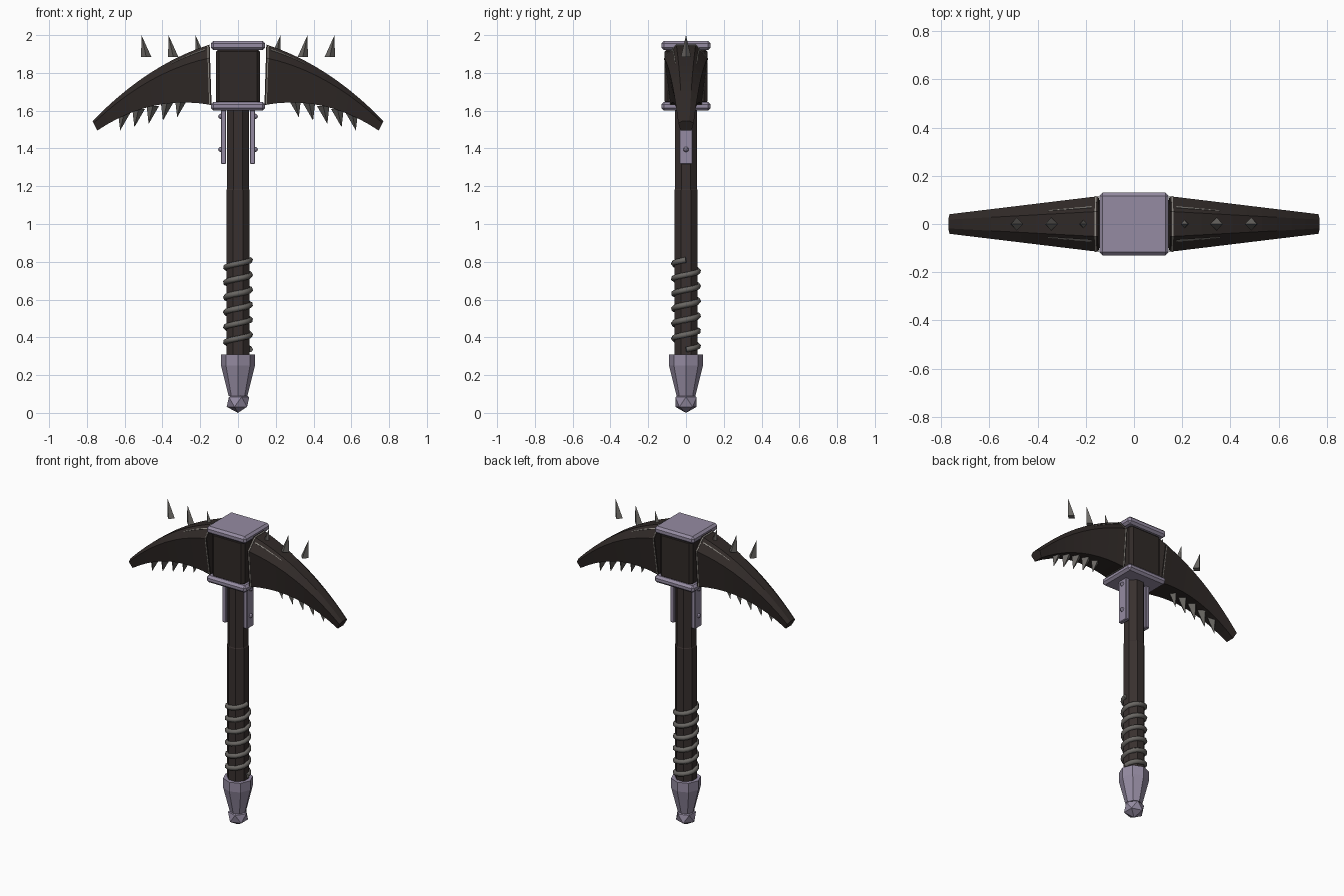
import bpy, bmesh, math
from mathutils import Vector

if "Cube" in bpy.data.objects:
    bpy.data.objects.remove(bpy.data.objects["Cube"], do_unlink=True)


def material(name, rgb):
    m = bpy.data.materials.new(name)
    m.use_nodes = True
    m.diffuse_color = (*rgb, 1)
    m.node_tree.nodes["Principled BSDF"].inputs["Base Color"].default_value = (*rgb, 1)
    return m


blade_mat = material("dark blade", (0.030, 0.023, 0.021))
wood_mat = material("dark wood", (0.040, 0.030, 0.028))
metal_mat = material("violet metal", (0.30, 0.26, 0.36))
spike_mat = material("grey iron", (0.140, 0.132, 0.122))
wear_mat = material("worn edge", (0.27, 0.255, 0.23))


def add_object(name, bm, mat):
    bmesh.ops.recalc_face_normals(bm, faces=bm.faces)
    me = bpy.data.meshes.new(name)
    bm.to_mesh(me)
    bm.free()
    me.materials.append(mat)
    ob = bpy.data.objects.new(name, me)
    bpy.context.collection.objects.link(ob)
    return ob


def loft(name, rings, mat):
    """Skin a list of equal-length point rings and cap both ends."""
    bm = bmesh.new()
    loops = [[bm.verts.new(p) for p in ring] for ring in rings]
    n = len(loops[0])
    for a, b in zip(loops, loops[1:]):
        for i in range(n):
            j = (i + 1) % n
            bm.faces.new((a[i], a[j], b[j], b[i]))
    bm.faces.new(loops[0])
    bm.faces.new(loops[-1])
    return add_object(name, bm, mat)


def octagon(r, z, turn=0.0):
    """Ring of eight corners; turn is in eighths of a circle."""
    angles = [math.tau * (i + turn) / 8 for i in range(8)]
    return [(r * math.cos(a), r * math.sin(a), z) for a in angles]


def box(name, centre, size, bevel, mat):
    bm = bmesh.new()
    bmesh.ops.create_cube(bm, size=1)
    for v in bm.verts:
        v.co = Vector(centre) + Vector(a * b for a, b in zip(v.co, size))
    bmesh.ops.bevel(bm, geom=bm.edges[:], offset=bevel, segments=1, affect='EDGES')
    return add_object(name, bm, mat)


def spike(name, base, tip, r):
    """Four-sided spike with a level base."""
    bm = bmesh.new()
    ring = [bm.verts.new(base + Vector(d) * r) for d in
            ((1, 0, 0), (0, 1, 0), (-1, 0, 0), (0, -1, 0))]
    top = bm.verts.new(tip)
    for i in range(4):
        bm.faces.new((ring[i], ring[(i + 1) % 4], top))
    bm.faces.new(ring)
    return add_object(name, bm, spike_mat)


def bezier(a, b, c, t):
    return Vector(a) * (1 - t) ** 2 + Vector(b) * 2 * t * (1 - t) + Vector(c) * t * t


def blade_edges(t):
    """Ridge, shoulder and lower edge of the blade, and its half width."""
    top = bezier((0.15, 0, 1.95), (0.48, 0, 1.845), (0.77, 0, 1.545), t)
    low = bezier((0.14, 0, 1.63), (0.457, 0, 1.688), (0.745, 0, 1.495), t)
    mid = top.lerp(low, 0.22)
    return top, mid, low, 0.115 - 0.121 * (mid.x - 0.15)


def blade_ring(t, s, grow=0.0):
    top, mid, low, w = blade_edges(t)
    top.z += grow
    low.z -= grow
    w += grow
    return [(s * p.x, y * w, p.z) for p, y in
            ((top, 0), (top, 0.45), (mid, 1), (low, 0.72),
             (low, -0.72), (mid, -1), (top, -0.45))]


# Handle
loft("handle", [octagon(r, z, 0.5) for r, z in
                ((0.066, 0.3), (0.066, 1.18), (0.063, 1.185), (0.063, 1.61))], wood_mat)

# Pommel and its faceted end knob
loft("pommel", [octagon(r, z) for r, z in
                ((0.050, 0.09), (0.09, 0.25), (0.09, 0.31))], metal_mat)
bm = bmesh.new()
bmesh.ops.create_icosphere(bm, subdivisions=1, radius=0.058)
for v in bm.verts:
    v.co = Vector((v.co.x * 1.15, v.co.y * 1.15, v.co.z + 0.058))
add_object("pommel_knob", bm, metal_mat)

# Wire wound round the grip
curve = bpy.data.curves.new("grip_wire", 'CURVE')
curve.dimensions = '3D'
curve.bevel_depth = 0.016
curve.bevel_resolution = 1
curve.use_fill_caps = True
path = curve.splines.new('POLY')
turns, steps = 6, 16
path.points.add(turns * steps)
for i, p in enumerate(path.points):
    a = math.tau * i / steps
    p.co = (0.064 * math.cos(a), 0.064 * math.sin(a), 0.335 + 0.475 * i / (turns * steps), 1)
curve.materials.append(spike_mat)
bpy.context.collection.objects.link(bpy.data.objects.new("grip_wire", curve))

# Head block between two metal plates
box("head_block", (0, 0, 1.78), (0.235, 0.225, 0.3), 0.018, blade_mat)
box("top_plate", (0, 0, 1.945), (0.288, 0.262, 0.048), 0.014, metal_mat)
box("bottom_plate", (0, 0, 1.623), (0.288, 0.262, 0.046), 0.014, metal_mat)

for side, s in (("left", 1), ("right", -1)):
    # Curved blade, ridged along the top and tapering to the tip
    loft(side + "_blade", [blade_ring(i / 10, s) for i in range(11)], blade_mat)

    # Worn rim at the blade root and worn slivers on the upper bevels
    loft(side + "_root_rim", [blade_ring(t, s, 0.002) for t in (0.012, 0.02)], wear_mat)
    for d, edge in ((1, "back"), (-1, "front")):
        rings = []
        for i in range(5):
            top, mid, low, w = blade_edges(0.04 + 0.07 * i)
            p = top.lerp(mid, 0.3)
            h = 0.005 - 0.0008 * i
            rings.append([(s * p.x, d * 0.615 * w + a * h, p.z + b * h)
                          for a, b in ((1, 0), (0, 1), (-1, 0), (0, -1))])
        loft(f"{side}_{edge}_edge_wear", rings, wear_mat)

    # Upright spikes over the blade
    for i in range(3):
        x = 0.2 + 0.143 * i
        spike(f"{side}_top_spike_{i + 1}", Vector((s * x, 0, 1.885)),
              Vector((s * (x + 0.025), 0, 2.0)), 0.027)

    # Teeth along the underside, leaning outward
    for i in range(5):
        tip = Vector((0.322 + 0.0755 * i, 0, 1.565 - 0.0175 * i))
        base = tip + Vector((-0.022, 0, 0.095))
        spike(f"{side}_tooth_{i + 1}", Vector((s * base.x, 0, base.z)),
              Vector((s * tip.x, 0, tip.z)), 0.033)

    # Bracket riveted to the handle
    box(side + "_bracket", (s * 0.077, 0, 1.46), (0.028, 0.07, 0.285), 0.004, metal_mat)
    for i, z in enumerate((1.395, 1.57)):
        bm = bmesh.new()
        bmesh.ops.create_uvsphere(bm, u_segments=8, v_segments=6, radius=0.014)
        for v in bm.verts:
            v.co += Vector((s * 0.091, 0, z))
        add_object(f"{side}_rivet_{i + 1}", bm, metal_mat)
